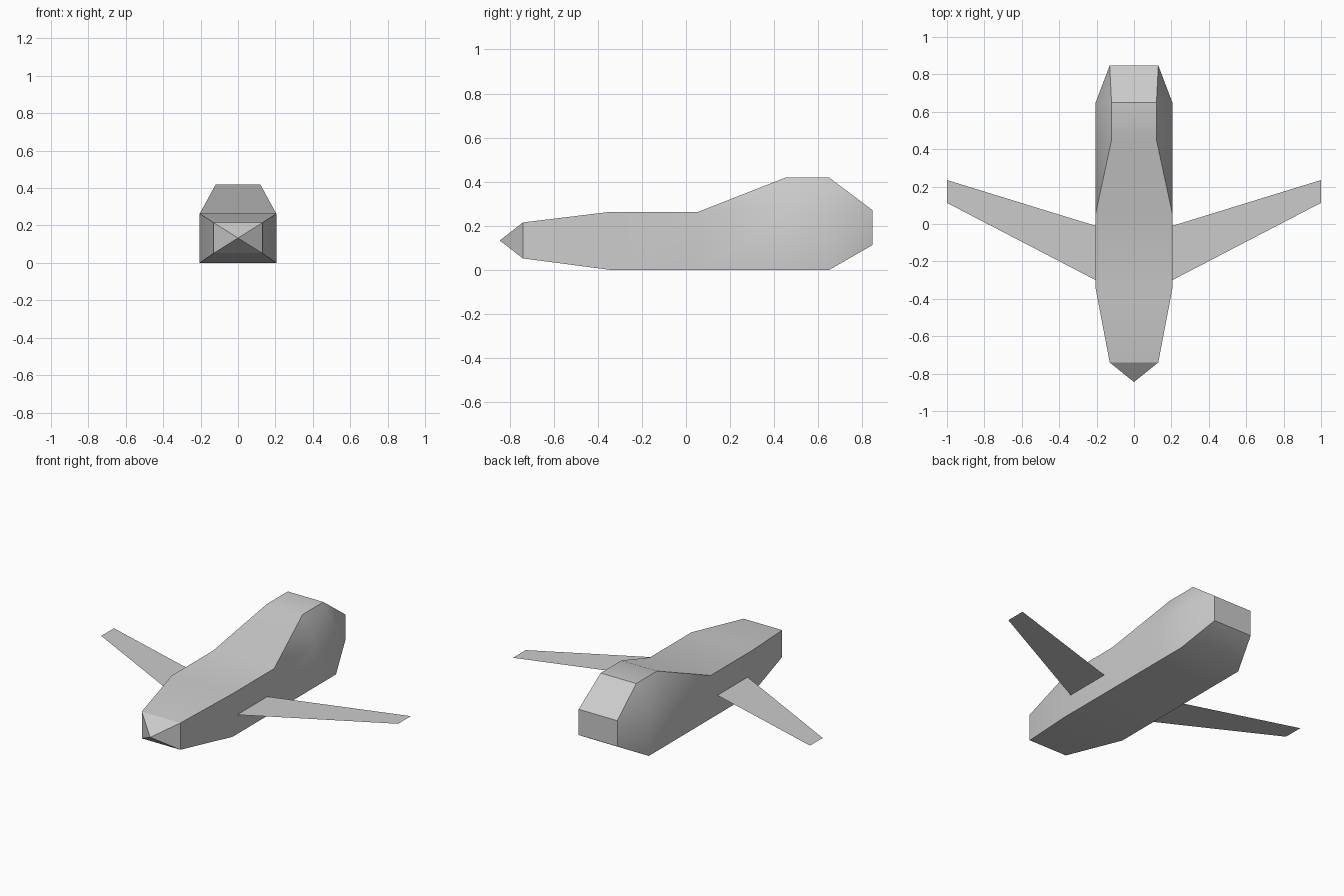
import bpy, bmesh, math

cube = bpy.data.objects.get("Cube")
if cube:
    bpy.data.objects.remove(cube, do_unlink=True)

# Single grey finish
GREY = (0.6, 0.6, 0.6, 1.0)
grey = bpy.data.materials.new("grey_paint")
grey.use_nodes = True
grey.diffuse_color = GREY
grey.node_tree.nodes["Principled BSDF"].inputs["Base Color"].default_value = GREY


def finish(name, bm):
    mesh = bpy.data.meshes.new(name)
    bm.to_mesh(mesh)
    bm.free()
    mesh.materials.append(grey)
    obj = bpy.data.objects.new(name, mesh)
    bpy.context.collection.objects.link(obj)
    return obj


# Fuselage stations: y, half width, floor, shoulder, roof half width, roof
STATIONS = [
    (-0.845, 0, 0.133, 0.133, 0, 0.133),
    (-0.74, 0.13, 0.052, 0.215, 0.13, 0.215),
    (-0.345, 0.205, 0, 0.263, 0.205, 0.263),
    (0.055, 0.205, 0, 0.263, 0.205, 0.263),
    (0.45, 0.12, 0, 0.263, 0.12, 0.418),
    (0.65, 0.12, 0, 0.263, 0.12, 0.418),
    (0.847, 0.13, 0.113, 0.27, 0.13, 0.27),
]
BODY_HALF = 0.205

# Fuselage: loft six-point rings, then merge points that coincide
bm = bmesh.new()
rings = []
for y, half, floor, shoulder, roof_half, roof in STATIONS:
    if roof > shoulder:
        half = BODY_HALF
    right = [(half, floor), (half, shoulder), (roof_half, roof)]
    outline = right + [(-x, z) for x, z in reversed(right)]
    rings.append([bm.verts.new((x, y, z)) for x, z in outline])
for a, b in zip(rings, rings[1:]):
    for i in range(len(a)):
        j = (i + 1) % len(a)
        bm.faces.new((a[i], a[j], b[j], b[i]))
bm.faces.new(rings[-1])
bmesh.ops.remove_doubles(bm, verts=bm.verts[:], dist=0.0005)
bmesh.ops.recalc_face_normals(bm, faces=bm.faces[:])
fuselage = finish("fuselage", bm)
bpy.ops.object.select_all(action="DESELECT")
fuselage.select_set(True)
bpy.context.view_layer.objects.active = fuselage
bpy.ops.object.shade_smooth_by_angle(angle=math.radians(30))

# Forward-swept-looking thin wings, mirrored left and right
WING_Z = 0.117
WING = [(0.205, -0.3), (1, 0.113), (1, 0.235), (0.205, -0.01)]
for name, side in (("left_wing", 1), ("right_wing", -1)):
    bm = bmesh.new()
    face = bm.faces.new([bm.verts.new((side * x, y, WING_Z)) for x, y in WING])
    face.normal_update()
    if face.normal.z < 0:
        face.normal_flip()
    finish(name, bm)
